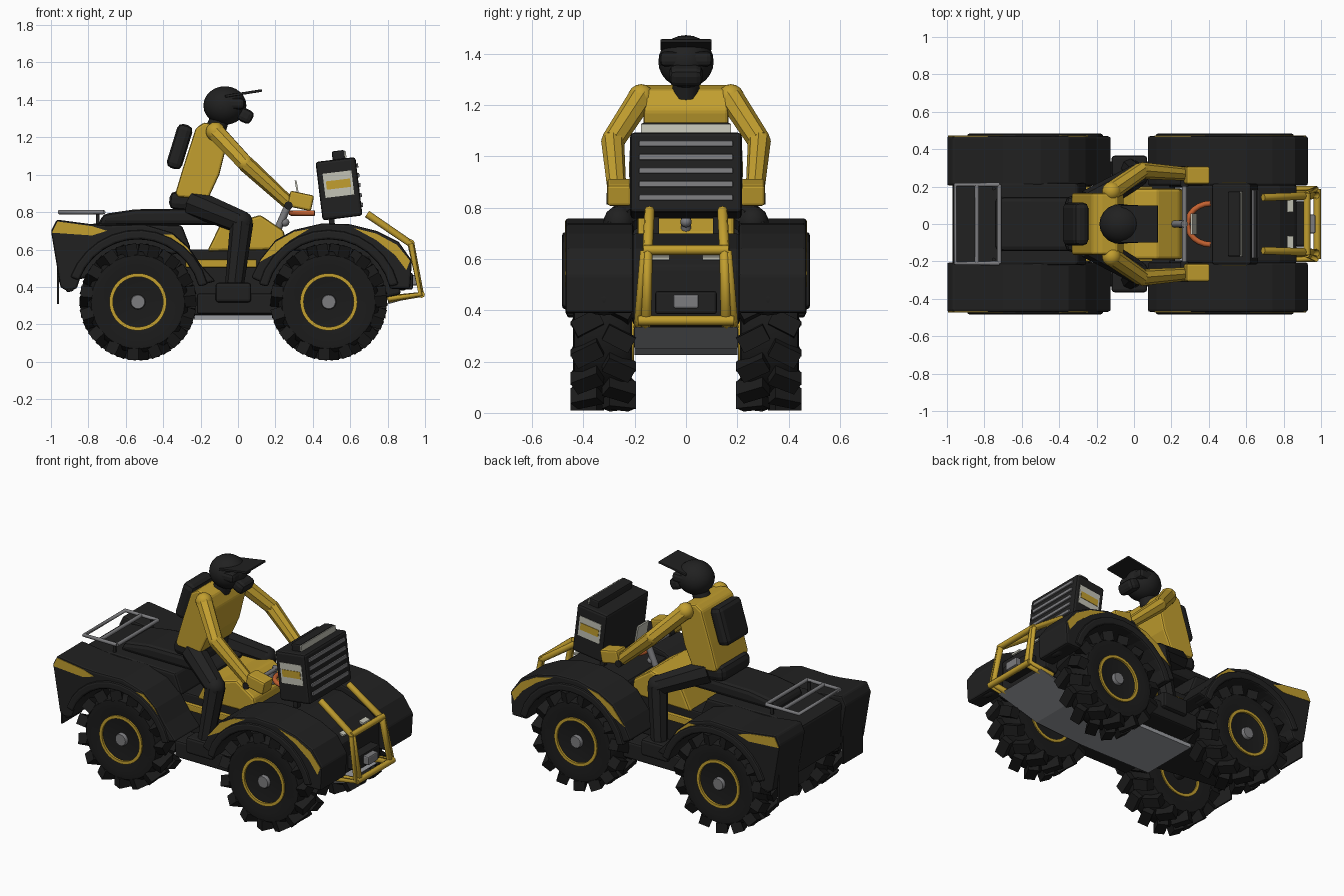
import bpy, bmesh
from math import radians, sin, cos, pi
from mathutils import Matrix, Vector

if bpy.data.objects.get("Cube"):
    bpy.data.objects.remove(bpy.data.objects["Cube"])


def material(name, *rgb):
    m = bpy.data.materials.new(name)
    m.use_nodes = True
    m.diffuse_color = (*rgb, 1)
    m.node_tree.nodes["Principled BSDF"].inputs["Base Color"].default_value = (*rgb, 1)
    return m


BLACK = material("black plastic", .015, .015, .015)
RUBBER = material("tyre rubber", .011, .011, .011)
YELLOW = material("yellow", .54, .345, .028)
STEEL = material("steel grey", .2, .2, .21)
PLATE = material("skid plate metal", .33, .34, .36)
PALE = material("pale grey", .55, .55, .47)
ORANGE = material("orange", .55, .12, .03)
SIDES = (("near_", -1), ("far_", 1))


def finish(name, bm, mat, bevel=0, smooth=False):
    bmesh.ops.remove_doubles(bm, verts=bm.verts, dist=1e-5)
    bmesh.ops.recalc_face_normals(bm, faces=bm.faces)
    me = bpy.data.meshes.new(name)
    bm.to_mesh(me)
    bm.free()
    me.materials.append(mat)
    ob = bpy.data.objects.new(name, me)
    bpy.context.collection.objects.link(ob)
    if bevel:
        mod = ob.modifiers.new("bevel", "BEVEL")
        mod.width, mod.segments, mod.limit_method = bevel, 2, "ANGLE"
    if smooth:
        bpy.ops.object.select_all(action="DESELECT")
        ob.select_set(True)
        bpy.context.view_layer.objects.active = ob
        bpy.ops.object.shade_smooth_by_angle(angle=radians(35))


def box(name, at, size, mat, tilt=0, bevel=0):
    bm = bmesh.new()
    m = Matrix.Translation(at) @ Matrix.Rotation(radians(tilt), 4, "Y") @ Matrix.Diagonal((*size, 1))
    bmesh.ops.create_cube(bm, size=1, matrix=m)
    finish(name, bm, mat, bevel)


def prism(name, pts, y0, y1, mat, bevel=0):
    bm = bmesh.new()
    face = bm.faces.new([bm.verts.new((x, y0, z)) for x, z in pts])
    out = bmesh.ops.extrude_face_region(bm, geom=[face])["geom"]
    bmesh.ops.translate(bm, vec=(0, y1 - y0, 0), verts=[v for v in out if isinstance(v, bmesh.types.BMVert)])
    finish(name, bm, mat, bevel)


def limb(name, a, b, r1, r2, mat, sides=8):
    a, b = Vector(a), Vector(b)
    bm = bmesh.new()
    m = Matrix.Translation((a + b) / 2) @ (b - a).to_track_quat("Z", "Y").to_matrix().to_4x4()
    bmesh.ops.create_cone(bm, cap_ends=True, segments=sides, radius1=r1, radius2=r2, depth=(b - a).length, matrix=m)
    finish(name, bm, mat, smooth=sides > 8)


def ball(name, at, size, mat, seg=16):
    bm = bmesh.new()
    m = Matrix.Translation(at) @ Matrix.Diagonal((*size, 1))
    bmesh.ops.create_uvsphere(bm, u_segments=seg, v_segments=seg // 2 + 2, radius=1, matrix=m)
    finish(name, bm, mat, smooth=True)


def tube(name, pts, r, mat):
    cu = bpy.data.curves.new(name, "CURVE")
    cu.dimensions, cu.bevel_depth, cu.bevel_resolution, cu.use_fill_caps = "3D", r, 2, True
    sp = cu.splines.new("POLY")
    sp.points.add(len(pts) - 1)
    for p, co in zip(sp.points, pts):
        p.co = (*co, 1)
    cu.materials.append(mat)
    bpy.context.collection.objects.link(bpy.data.objects.new(name, cu))


def lathe(name, profile, x, z, mat, seg=40):
    bm = bmesh.new()
    rings = [[bm.verts.new((x + r * cos(2 * pi * i / seg), y, z + r * sin(2 * pi * i / seg)))
              for i in range(seg)] for r, y in profile]
    for a, b in zip(rings, rings[1:]):
        for i in range(seg):
            j = (i + 1) % seg
            bm.faces.new((a[i], a[j], b[j], b[i]))
    finish(name, bm, mat, smooth=True)


def arc(cx, r, start, end, n=12):
    return [(cx + r * cos(radians(start + (end - start) * i / n)),
             .32 + r * sin(radians(start + (end - start) * i / n))) for i in range(n + 1)]


# Wheels: tyre, staggered lugs, painted rings and hub
REAR, FRONT = -.535, .485
for end, cx in (("rear_", REAR), ("front_", FRONT)):
    for side, s in SIDES:
        tag = end + side
        lathe(tag + "tyre", [(0, s * .415), (.14, s * .425), (.2, s * .44), (.25, s * .435), (.27, s * .40),
                             (.27, s * .25), (.25, s * .215), (.15, s * .21), (0, s * .23)], cx, .32, RUBBER)
        for name, y0, y1 in (("rim_ring", .41, .438), ("inner_ring", .23, .203)):
            lathe(tag + name, [(.134, s * y0), (.134, s * y1), (.153, s * y1), (.153, s * y0)], cx, .32, YELLOW)
        lathe(tag + "hub", [(0, s * .44), (.036, s * .44), (.04, s * .434), (.04, s * .4)], cx, .32, STEEL, 20)
        bm = bmesh.new()
        for i in range(30):
            y, yaw = ((.262, 27), (.385, -27))[i % 2]
            m = (Matrix.Translation((cx, s * y, .32)) @ Matrix.Rotation(i * pi / 15, 4, "Y")
                 @ Matrix.Translation((0, 0, .278)) @ Matrix.Rotation(radians(s * yaw), 4, "Z")
                 @ Matrix.Diagonal((.066, .115, .064, 1)))
            bmesh.ops.create_cube(bm, size=1, matrix=m)
        finish(tag + "lugs", bm, RUBBER)
    tube(end + "axle", [(cx, -.3, .32), (cx, .3, .32)], .035, BLACK)

# Fenders: body over each wheel, outer flare and painted side panels
rear_top = [(-.12, .43), (-.2, .52), (-.26, .61), (-.35, .69), (-.5, .735), (-.7, .73), (-.78, .735),
            (-.97, .76), (-1, .7), (-.95, .4), (-.92, .38)]
front_top = [(.92, .39), (.93, .54), (.86, .64), (.74, .70), (.6, .735), (.45, .74), (.3, .705),
             (.2, .65), (.12, .55), (.07, .45)]
rear_panel = [(-.995, .69), (-.965, .75), (-.78, .725), (-.70, .70), (-.78, .675)]
rear_sliver = [(-.4, .68), (-.35, .68), (-.27, .61), (-.22, .53), (-.27, .57)]
front_panel = [(.92, .54), (.85, .625), (.74, .685), (.62, .715), (.74, .65), (.84, .57), (.9, .49)]
front_sliver = [(.11, .53), (.2, .64), (.3, .695), (.38, .71), (.28, .65), (.2, .58)]
for side, s in SIDES:
    prism(side + "rear_fender", rear_top + arc(REAR, .335, 168, 15), s * .205, s * .47, BLACK, .012)
    prism(side + "front_fender", front_top + arc(FRONT, .335, 165, 12), s * .205, s * .47, BLACK, .012)
    prism(side + "rear_flare", arc(REAR, .335, 160, 14) + arc(REAR, .385, 14, 160), s * .37, s * .483, BLACK, .012)
    prism(side + "front_flare", arc(FRONT, .335, 166, 14) + arc(FRONT, .385, 14, 166), s * .37, s * .483, BLACK, .012)
    for name, pts in (("rear_panel", rear_panel), ("rear_sliver", rear_sliver),
                      ("front_panel", front_panel), ("front_sliver", front_sliver)):
        prism(side + name, pts, s * .468, s * .472, YELLOW)
    box(side + "tail_flap", (-.93, s * .34, .5), (.04, .25, .26), BLACK, -15, .01)
    box(side + "mud_flap", (-.962, s * .33, .41), (.01, .2, .2), BLACK)
    ball(side + "front_lamp_pod", (.88, s * .32, .45), (.045, .1, .07), BLACK)
    # Footwell and side trim
    box(side + "footrest", (0, s * .255, .31), (.44, .16, .11), BLACK, 0, .012)
    box(side + "side_trim", (-.09, s * .185, .525), (.38, .03, .042), YELLOW, 0, .006)

# Chassis, skid plate and central bodywork
prism("chassis", [(-.8, .3), (-.25, .25), (.3, .25), (.84, .36), (.84, .5), (.4, .6), (-.3, .6), (-.8, .5)],
      -.17, .17, BLACK, .01)
prism("skid_plate", [(-.28, .225), (.25, .225), (.6, .25), (.9, .335), (.6, .275), (.25, .25), (-.28, .25)],
      -.2, .2, PLATE)
prism("rear_body", [(-.96, .42), (-.97, .72), (-.75, .74), (-.3, .73), (-.25, .6), (-.8, .45)], -.22, .22, BLACK, .015)
prism("hood", [(.26, .6), (.28, .68), (.6, .70), (.78, .64), (.87, .57), (.87, .36), (.78, .34), (.7, .55)],
      -.21, .21, BLACK, .015)
prism("seat", [(-.75, .73), (-.72, .79), (-.55, .815), (-.15, .82), (-.05, .79), (-.08, .73)], -.145, .145, BLACK, .025)
prism("fuel_tank", [(-.165, .59), (-.075, .775), (.0, .75), (.12, .785), (.245, .70), (.26, .6)],
      -.19, .19, YELLOW, .015)
for side, s in SIDES:
    box(side + "headlamp", (.835, s * .1, .605), (.032, .07, .012), PALE, 10)

# Rear rack
tube("rack_loop", [(-.72, -.21, .80), (-.955, -.21, .80), (-.955, .21, .80), (-.72, .21, .80)], .012, STEEL)
for x in (-.72, -.84):
    tube("rack_crossbar", [(x, -.21, .80), (x, .21, .80)], .012, STEEL)
for side, s in SIDES:
    tube(side + "rack_post", [(-.75, s * .19, .73), (-.75, s * .19, .80)], .01, BLACK)

# Tubular front bumper and winch
for side, s in SIDES:
    tube(side + "bumper_rail", [(.69, s * .142, .79), (.925, s * .15, .63), (.98, s * .155, .36), (.8, s * .16, .335)],
         .02, YELLOW)
    tube(side + "bumper_brace", [(.925, s * .165, .63), (.975, s * .188, .36), (.8, s * .19, .335)], .015, YELLOW)
for x, z, w in ((.925, .635, .165), (.98, .36, .188)):
    tube("bumper_crossbar", [(x, -w, z), (x, w, z)], .019, YELLOW)
box("winch", (.945, 0, .435), (.05, .1, .055), STEEL, 0, .008)
box("winch_mount", (.9, 0, .43), (.07, .24, .09), BLACK, 0, .01)

# Front radiator case with slats, side labels and top vent
centre, tilt = Vector((.54, 0, .925)), -7
turn = Matrix.Rotation(radians(tilt), 3, "Y")


def case_part(name, offset, size, mat, bevel=0):
    box(name, centre + turn @ Vector(offset), size, mat, tilt, bevel)


case_part("radiator_case", (0, 0, 0), (.215, .435, .315), BLACK, .015)
for i in range(5):
    case_part("radiator_slat", (.107, 0, -.1 + i * .053), (.02, .365, .023), STEEL, .003)
for side, s in SIDES:
    case_part(side + "label", (0, s * .216, .025), (.155, .008, .13), PALE)
    case_part(side + "label_stripe", (0, s * .219, .025), (.13, .008, .045), YELLOW)
    case_part(side + "case_leg", (-.06, s * .12, -.19), (.03, .03, .12), BLACK)
case_part("top_vent", (.02, 0, .175), (.07, .35, .055), BLACK, .01)
case_part("vent_face", (.056, 0, .178), (.008, .35, .036), PALE)

# Steering
tube("steering_stem", [(.2, 0, .68), (.27, 0, .84)], .02, STEEL)
ball("steering_cap", (.25, 0, .745), (.025, .022, .022), STEEL, 12)
tube("handlebar", [(.27, -.28, .83), (.27, .28, .83)], .013, STEEL)
tube("orange_hoop", [(.41 - .125 * sin(pi * i / 12), -.11 * cos(pi * i / 12), .795) for i in range(13)], .015, ORANGE)
box("dash_screen", (.32, 0, .9), (.01, .11, .14), PALE, -10)

# Rider
prism("torso", [(-.335, .9), (-.29, 1.05), (-.225, 1.25), (-.18, 1.28), (-.09, 1.26), (-.055, 1.18), (-.1, 1.0),
                (-.16, .87), (-.32, .88)], -.165, .165, YELLOW, .03)
box("backpack", (-.312, 0, 1.15), (.085, .23, .245), BLACK, 17, .03)
box("hips", (-.255, 0, .855), (.225, .3, .1), BLACK, 5, .035)
for side, s in SIDES:
    shoulder, elbow, wrist = (-.12, s * .175, 1.23), (.04, s * .286, 1.06), (.27, s * .268, .85)
    ball(side + "shoulder", shoulder, (.052, .052, .052), YELLOW, 12)
    limb(side + "upper_arm", shoulder, elbow, .05, .045, YELLOW)
    ball(side + "elbow", elbow, (.044, .044, .044), YELLOW, 10)
    limb(side + "forearm", elbow, wrist, .045, .036, YELLOW)
    box(side + "hand", (.335, s * .26, .86), (.13, .095, .085), YELLOW, 12, .012)
    limb(side + "grip", (.27, s * .2, .835), (.27, s * .31, .835), .022, .022, BLACK, 12)
    knee, ankle = (.02, s * .26, .745), (-.02, s * .3, .40)
    limb(side + "thigh", (-.24, s * .11, .85), knee, .075, .062, BLACK)
    ball(side + "knee", knee, (.062, .062, .062), BLACK, 10)
    limb(side + "shin", knee, ankle, .062, .05, BLACK)
    box(side + "boot", (-.025, s * .31, .37), (.19, .11, .105), BLACK, 0, .015)

# Helmet, goggles, chin guard and peak
limb("neck", (-.12, 0, 1.24), (-.09, 0, 1.32), .055, .05, BLACK, 12)
ball("helmet", (-.07, 0, 1.37), (.115, .108, .103), BLACK, 20)
box("goggles", (-.015, 0, 1.38), (.1, .205, .06), BLACK, 0, .02)
box("chin_guard", (.04, 0, 1.315), (.08, .13, .075), BLACK, 25, .025)
box("peak", (.03, 0, 1.435), (.2, .2, .014), BLACK, -9, .004)
